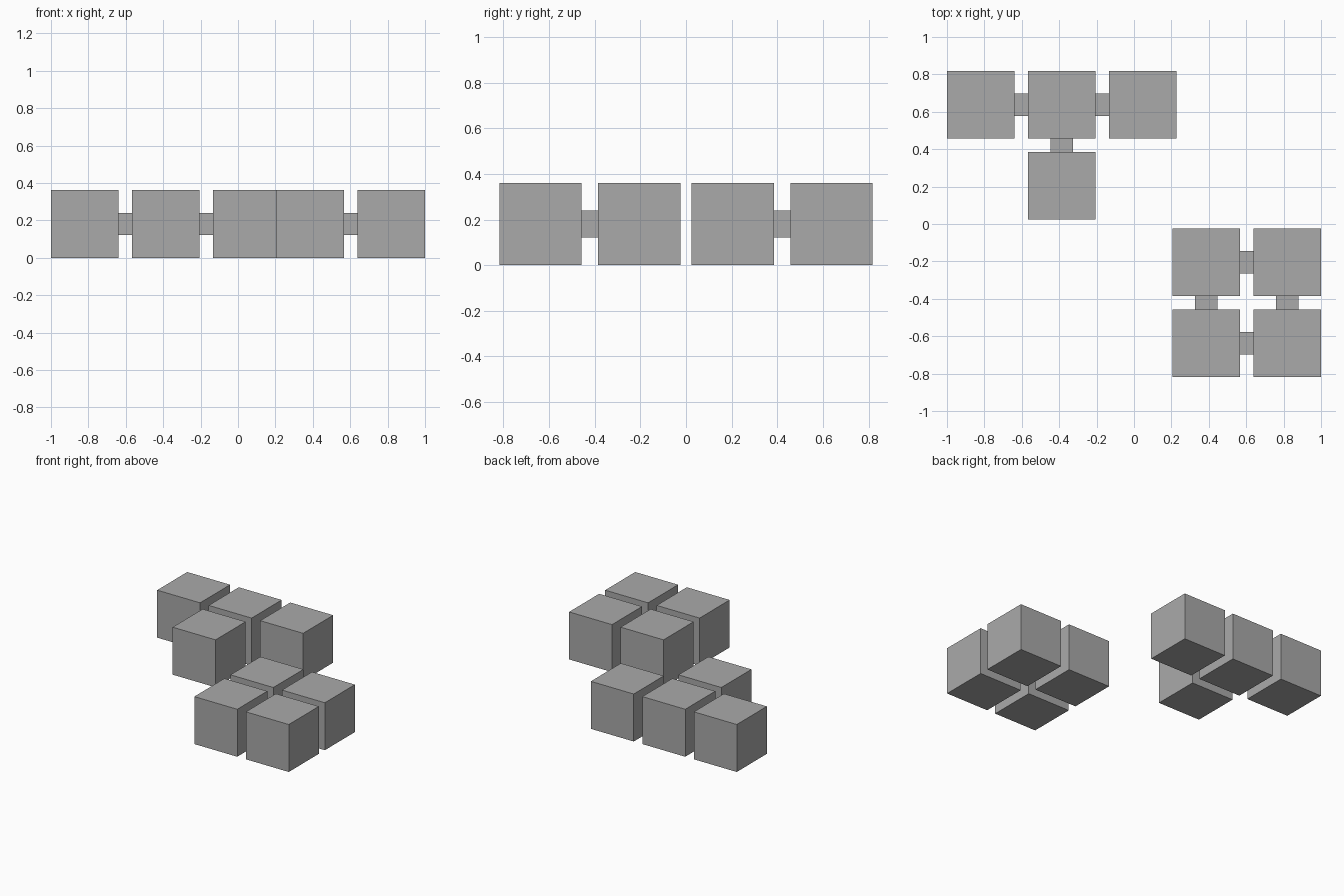
import bpy

if "Cube" in bpy.data.objects:
    bpy.data.objects.remove(bpy.data.objects["Cube"])

CUBE = 0.361           # cube edge
PITCH = 0.4335         # distance between neighbouring cubes
GAP = PITCH - CUBE     # length of a connector
PEG = 0.12             # connector thickness
Z = CUBE / 2

grey = bpy.data.materials.new("grey")
grey.diffuse_color = (0.4, 0.4, 0.4, 1)
grey.use_nodes = True
grey.node_tree.nodes["Principled BSDF"].inputs["Base Color"].default_value = grey.diffuse_color


def box(name, x, y, size):
    bpy.ops.mesh.primitive_cube_add(size=1, location=(x, y, Z))
    ob = bpy.context.object
    ob.name = name
    ob.scale = size
    bpy.ops.object.transform_apply(location=False, rotation=False, scale=True)
    ob.data.materials.append(grey)


def piece(name, x0, y0, cells):
    """Cubes on a small grid, with a connector between every touching pair."""
    for i, j in cells:
        x, y = x0 + i * PITCH, y0 + j * PITCH
        box(name + "_cube", x, y, (CUBE, CUBE, CUBE))
        if (i + 1, j) in cells:
            box(name + "_connector", x + PITCH / 2, y, (GAP, PEG, PEG))
        if (i, j + 1) in cells:
            box(name + "_connector", x, y + PITCH / 2, (PEG, GAP, PEG))


# T-shaped piece at the back left
piece("t_piece", -1 + CUBE / 2, 0.204, [(0, 1), (1, 1), (2, 1), (1, 0)])
# Square piece at the front right
piece("square_piece", 1 - CUBE / 2 - PITCH, -0.6375, [(0, 0), (1, 0), (0, 1), (1, 1)])
